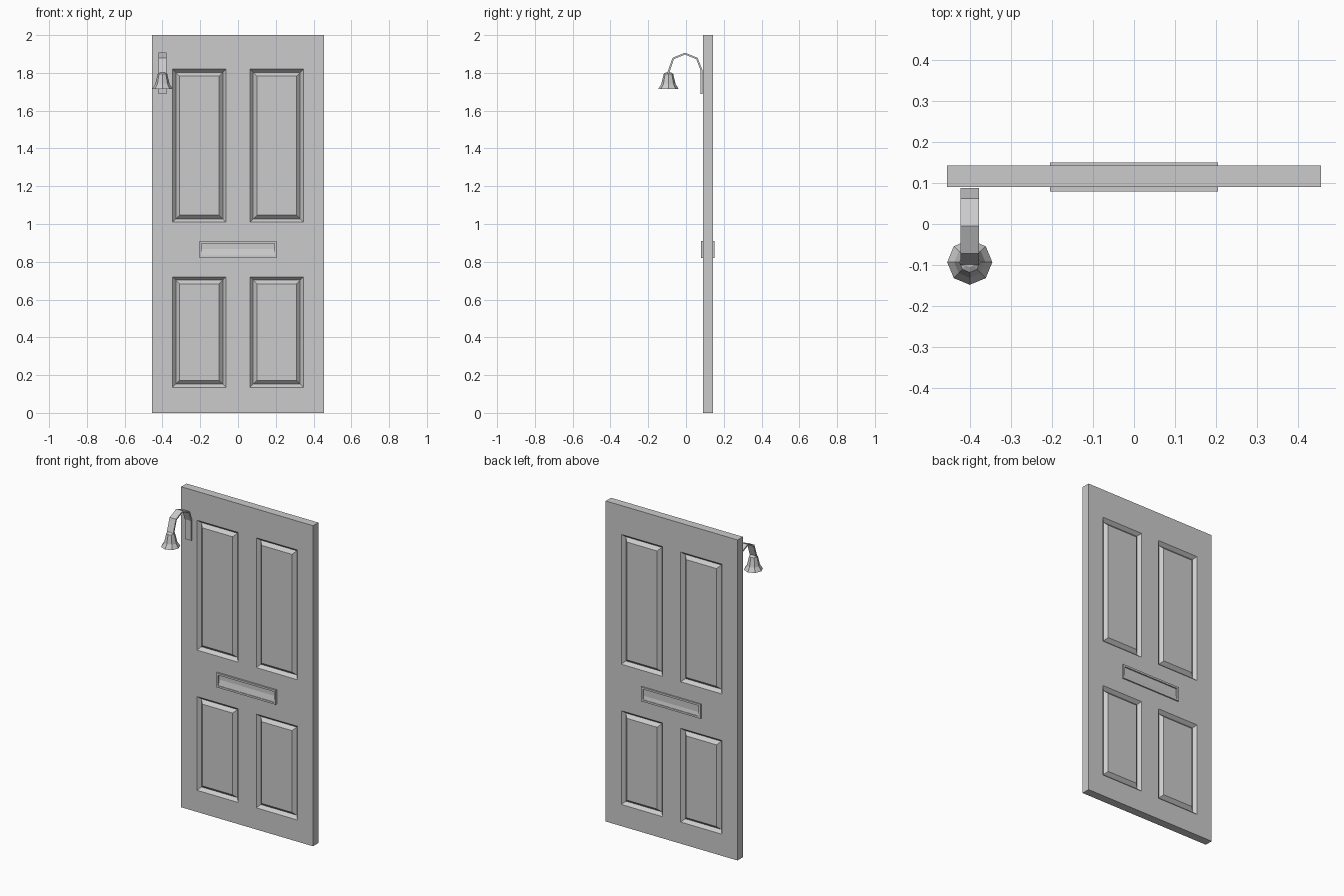
import bpy, bmesh, math
from mathutils import Vector

if "Cube" in bpy.data.objects:
    bpy.data.objects.remove(bpy.data.objects["Cube"])


def finish(bm, name):
    bmesh.ops.recalc_face_normals(bm, faces=bm.faces)
    mesh = bpy.data.meshes.new(name)
    bm.to_mesh(mesh)
    bm.free()
    obj = bpy.data.objects.new(name, mesh)
    bpy.context.collection.objects.link(obj)
    return obj


# Door slab: a grid on each side whose panel cells become V-grooved raised panels
XS = [-0.455, -0.347, -0.063, 0.063, 0.347, 0.455]
ZS = [0, 0.135, 0.72, 1.01, 1.82, 2.0]
FRONT, BACK = 0.09, 0.142

bm = bmesh.new()
panels = []
for y in (FRONT, BACK):
    grid = [[bm.verts.new((x, y, z)) for x in XS] for z in ZS]
    for r in range(5):
        for c in range(5):
            quad = [grid[r][c], grid[r][c + 1], grid[r + 1][c + 1], grid[r + 1][c]]
            face = bm.faces.new(quad if y == FRONT else quad[::-1])
            if r in (1, 3) and c in (1, 3):
                panels.append(face)
rim = [e for e in bm.edges if e.is_boundary]
bmesh.ops.bridge_loops(bm, edges=rim)
bm.normal_update()
bmesh.ops.inset_individual(bm, faces=panels, thickness=0.025, depth=-0.02)
bm.normal_update()
bmesh.ops.inset_individual(bm, faces=panels, thickness=0.028, depth=0.02)
finish(bm, "door_panel")

# Letter box: framed plate on both sides with tilted, recessed flaps
bm = bmesh.new()
bmesh.ops.create_cube(bm, size=1)
for v in bm.verts:
    v.co = Vector((v.co.x * 0.41, 0.1145 + v.co.y * 0.071, 0.865 + v.co.z * 0.09))
bm.normal_update()
flaps = [f for f in bm.faces if abs(f.normal.y) > 0.9]
bmesh.ops.inset_individual(bm, faces=flaps, thickness=0.017)
bm.normal_update()
bmesh.ops.inset_individual(bm, faces=flaps, thickness=0.0005, depth=-0.003)
for f in flaps:
    side = 1 if f.calc_center_median().y < 0.1145 else -1
    for v in f.verts:
        if v.co.z > 0.865:
            v.co.y += side * 0.015
finish(bm, "letter_box")

# Bell bracket: flat strap bent over in an arc
PATH = [(0.083, 1.688), (0.083, 1.812), (0.058, 1.876), (-0.005, 1.902),
        (-0.068, 1.876), (-0.095, 1.797)]
bm = bmesh.new()
pts = [Vector(p) for p in PATH]
rings = []
for i, p in enumerate(pts):
    a = (p - pts[max(i - 1, 0)]).normalized()
    b = (pts[min(i + 1, len(pts) - 1)] - p).normalized()
    t = (a + b).normalized()
    n = Vector((t.y, -t.x)) * 0.005
    corners = [(-0.422, p + n), (-0.378, p + n), (-0.378, p - n), (-0.422, p - n)]
    rings.append([bm.verts.new((x, q.x, q.y)) for x, q in corners])
for r0, r1 in zip(rings, rings[1:]):
    for k in range(4):
        bm.faces.new((r0[k], r0[(k + 1) % 4], r1[(k + 1) % 4], r1[k]))
bm.faces.new(rings[0])
bm.faces.new(rings[-1])
finish(bm, "bell_bracket")

# Bell: eight-sided flared shell, hollow underneath
PROFILE = [(0.049, 1.714), (0.026, 1.782), (0.0, 1.79), ]
OUTER = [(0.012, 1.803), (0.025, 1.795), (0.031, 1.77), (0.038, 1.74), (0.055, 1.714)]
bm = bmesh.new()


def ring(r, z):
    return [bm.verts.new((-0.4 + r * math.cos(k * math.tau / 8),
                          -0.093 + r * math.sin(k * math.tau / 8), z)) for k in range(8)]


loops = [ring(r, z) for r, z in OUTER + [(0.051, 1.714), (0.034, 1.74), (0.022, 1.79)]]
for a, b in zip(loops, loops[1:]):
    for k in range(8):
        bm.faces.new((a[k], a[(k + 1) % 8], b[(k + 1) % 8], b[k]))
bm.faces.new(loops[0])
bm.faces.new(loops[-1])
finish(bm, "bell")
